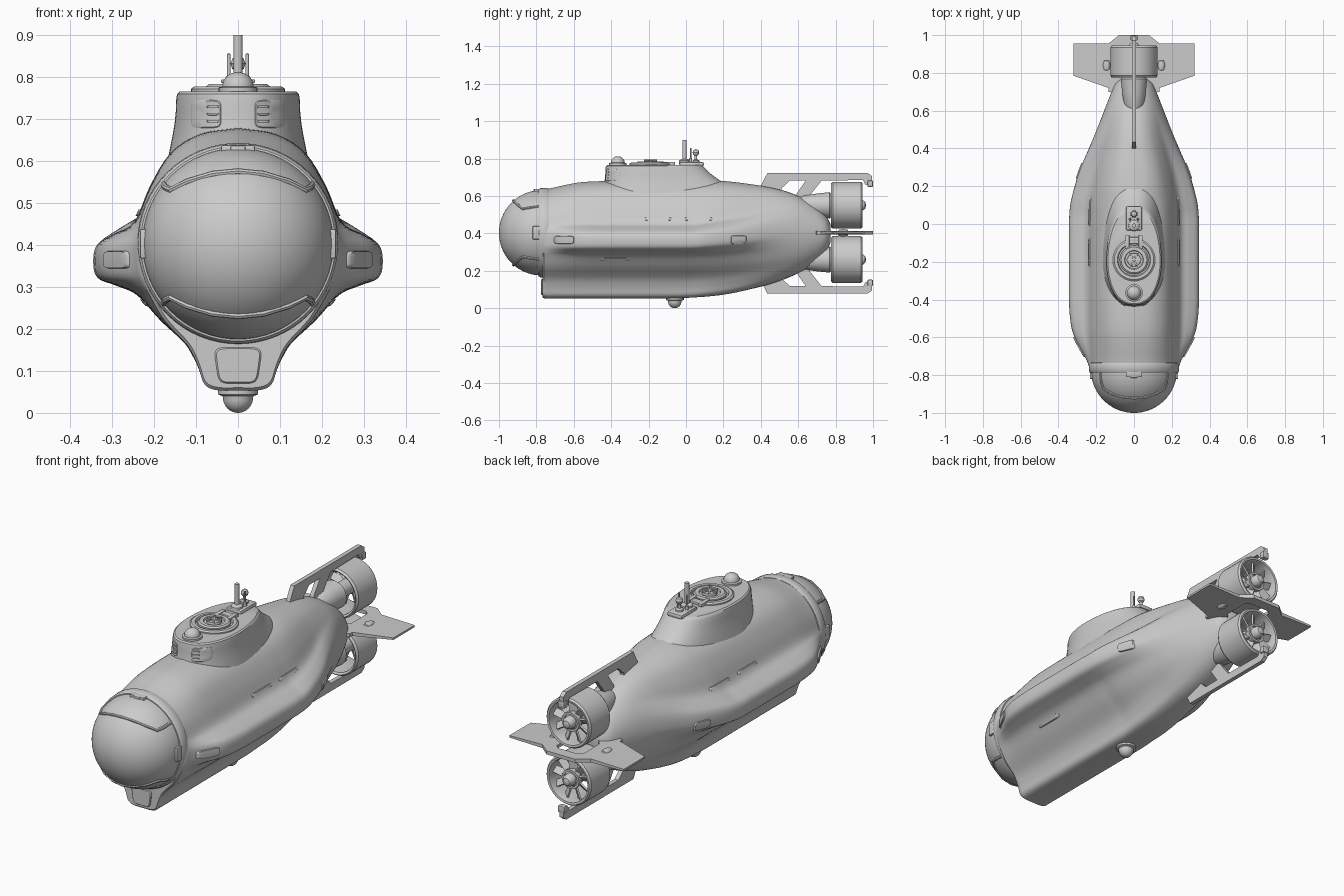
import bpy, bmesh
from math import sin, cos, pi, radians, sqrt
from mathutils import Vector, Matrix
from mathutils.bvhtree import BVHTree

if "Cube" in bpy.data.objects:
    bpy.data.objects.remove(bpy.data.objects["Cube"])


def mesh(name, verts, faces):
    me = bpy.data.meshes.new(name)
    me.from_pydata([tuple(v) for v in verts], [], faces)
    bm = bmesh.new()
    bm.from_mesh(me)
    bmesh.ops.recalc_face_normals(bm, faces=bm.faces)
    bm.to_mesh(me)
    bm.free()
    ob = bpy.data.objects.new(name, me)
    bpy.context.collection.objects.link(ob)
    return ob


def loft(name, rings, cap=True, loop=False):
    n, m = len(rings[0]), len(rings)
    faces = []
    for j in range(m if loop else m - 1):
        a, b = j * n, (j + 1) % m * n
        faces += [(a + i, a + (i + 1) % n, b + (i + 1) % n, b + i) for i in range(n)]
    if cap and not loop:
        faces += [tuple(range(n)), tuple(range((m - 1) * n, m * n))]
    return mesh(name, [v for r in rings for v in r], faces)


def lathe(name, prof, c, axis='Z', seg=40, loop=False):
    """prof is (radius, distance along axis)"""
    rings = []
    for r, h in prof:
        ring = []
        for i in range(seg):
            a, q = 2 * pi * i / seg, max(r, .0005)
            p = (q * cos(a), q * sin(a), h) if axis == 'Z' else (q * cos(a), h, q * sin(a))
            ring.append(Vector(p) + Vector(c))
        rings.append(ring)
    return loft(name, rings, loop=loop)


def box(name, c, size, bevel=.004):
    bm = bmesh.new()
    bmesh.ops.create_cube(bm, size=1, matrix=Matrix.Translation(c) @ Matrix.Diagonal((*size, 1)))
    if bevel:
        bmesh.ops.bevel(bm, geom=bm.edges[:], offset=bevel, segments=2, affect='EDGES', profile=.5)
    me = bpy.data.meshes.new(name)
    bm.to_mesh(me)
    bm.free()
    ob = bpy.data.objects.new(name, me)
    bpy.context.collection.objects.link(ob)
    return ob


def plate(name, pts, f):
    """extrude a 2D outline; f(u, v, side) gives the 3D point"""
    return loft(name, [[f(u, v, s) for u, v in pts] for s in (-1, 1)])


def tube(name, pts, r):
    cu = bpy.data.curves.new(name, 'CURVE')
    cu.dimensions = '3D'
    cu.bevel_depth, cu.bevel_resolution, cu.use_fill_caps = r, 2, True
    sp = cu.splines.new('POLY')
    sp.points.add(len(pts) - 1)
    for p, q in zip(sp.points, pts):
        p.co = (*q, 1)
    ob = bpy.data.objects.new(name, cu)
    bpy.context.collection.objects.link(ob)


def hermite(tab, y):
    tab = [(a, Vector(b) if isinstance(b, tuple) else b) for a, b in tab]
    if y <= tab[0][0]: return tab[0][1]
    if y >= tab[-1][0]: return tab[-1][1]
    k = max(i for i in range(len(tab) - 1) if tab[i][0] <= y)
    def slope(i):
        a, b = max(i - 1, 0), min(i + 1, len(tab) - 1)
        return (tab[b][1] - tab[a][1]) / (tab[b][0] - tab[a][0])
    (x0, p0), (x1, p1) = tab[k], tab[k + 1]
    d = x1 - x0
    t = (y - x0) / d
    return (p0 * (2*t**3 - 3*t*t + 1) + slope(k) * (d * (t**3 - 2*t*t + t))
            + p1 * (3*t*t - 2*t**3) + slope(k + 1) * (d * (t**3 - t*t)))


# Hull: front, middle and tail half sections blended along y
FRONT = [(0, .635), (.085, .618), (.15, .578), (.2, .515), (.225, .45), (.232, .425), (.235, .4), (.234, .365),
         (.23, .33), (.222, .305), (.21, .28), (.175, .22), (.12, .16), (.095, .11), (.08, .068), (.05, .054), (0, .053)]
MID = [(0, .68), (.09, .665), (.16, .62), (.21, .54), (.247, .455), (.295, .427), (.335, .402), (.345, .362),
       (.335, .322), (.29, .303), (.24, .28), (.185, .22), (.122, .16), (.095, .11), (.08, .068), (.05, .054), (0, .053)]
WIDTH = [(0, .345), (.1, .338), (.2, .315), (.3, .283), (.4, .24), (.5, .198), (.6, .158), (.7, .118), (.75, .092), (.772, .06)]
TOP = [(.1, .68), (.2, .68), (.4, .655), (.5, .635), (.6, .6), (.7, .542), (.75, .492), (.772, .45)]
LOW = [(-.1, .053), (0, .055), (.2, .072), (.4, .115), (.5, .145), (.6, .187), (.7, .247), (.75, .3), (.772, .35)]
FWD = [(-.765, 0), (-.72, .15), (-.65, .5), (-.58, .8), (-.5, .94), (-.4, 1)]
AFT = [(.05, 0), (.3, .3), (.45, .65), (.6, .95), (.7, 1)]


def section(y):
    w, zt, zb = hermite(WIDTH, y), hermite(TOP, y), hermite(LOW, y)
    f, t = hermite(FWD, y), hermite(AFT, y)
    half = []
    for i, (a, b) in enumerate(zip(FRONT, MID)):
        x, z = a[0] + (b[0] - a[0]) * f, a[1] + (b[1] - a[1]) * f - .4
        up, dn = zt - .4, .4 - zb
        m = Vector((x * w / .345, z * (up / .28 if z > 0 else dn / .347)))
        ang = pi * i / 16
        e = Vector((w * sin(ang), cos(ang) * (up if i < 8 else dn)))
        half.append((i, tuple(m.lerp(e, t))))
    pts = [hermite(half, k / 4) for k in range(65)]
    right = [Vector((max(p.x, 0), y, p.y + .4)) for p in pts]
    return right + [Vector((-p.x, y, p.z)) for p in right[-2:0:-1]]


ys = [-.76 + i * .02 for i in range(73)] + [.69, .7, .715, .73, .742, .752, .76, .767, .772]
rings = [section(y) for y in sorted(set(y for y in ys if y < .773))]
mid = Vector((0, 0, .4))
rings.insert(0, [Vector((p.x * .965, -.768, .4 + (p.z - .4) * .98)) for p in rings[0]])
hull = loft('hull', rings)

# Sail with flared base and egg-shaped deck
SAIL = [(.56, .03, .5), (.62, .017, .46), (.66, .009, .415), (.69, .004, .37), (.72, .001, .33),
        (.75, 0, .3), (.76, -.002, .29), (.766, -.009, .28)]
rings = []
for z, g, rear in SAIL:
    ring = []
    for i in range(72):
        a = 2 * pi * i / 72
        s, c = sin(a), cos(a)
        x = (.147 + g) * abs(s) ** .85 * (1 if s > 0 else -1)
        ring.append(Vector((x, -.2 + c * (rear if c > 0 else .23 + g), z)))
    rings.append(ring)
sail = loft('sail', rings)


def bvh(ob):
    return BVHTree.FromPolygons([v.co for v in ob.data.vertices], [p.vertices[:] for p in ob.data.polygons])


hull_tree, sail_tree = bvh(hull), bvh(sail)


def patch(name, tree, d, u, v, su, sv, h=.005, taper=0):
    """rounded panel laid on a surface, seen along direction d"""
    d = Vector(d)
    rings = []
    for k, off in ((.02, h), (.5, h), (.93, h), (1, h * .4), (1, -.008)):
        ring = []
        for i in range(40):
            a = 2 * pi * i / 40
            c, s = cos(a), sin(a)
            q = k * (c**6 + s**6) ** (-1 / 6)
            pu, pv = u + su * q * c * (1 + taper * q * s), v + sv * q * s
            o = Vector((0, pu, pv)) if d.x else Vector((pu, 0, pv))
            hit = tree.ray_cast(o + d * 2, -d)[0]
            ring.append((hit or o + d * .2) + d * off)
        rings.append(ring)
    return loft(name, rings)


for s in (-1, 1):
    side = (s, 0, 0)
    patch('sponson_front_light', hull_tree, side, -.652, .365, .053, .021, .008)
    patch('sponson_rear_light', hull_tree, side, .282, .365, .042, .023, .006)
    patch('upper_vent_front', hull_tree, side, -.15, .477, .075, .008)
    patch('upper_vent_rear', hull_tree, side, .067, .477, .077, .008)
    patch('keel_vent', hull_tree, side, -.378, .262, .076, .008)
    # Sail front intakes with louvres
    patch('sail_intake', sail_tree, (0, -1, 0), s * .076, .712, .036, .033, .004)
    for k in range(3):
        patch('intake_louvre', sail_tree, (0, -1, 0), s * .06, .695 + k * .017, .014, .003, .008)
patch('keel_light', hull_tree, (0, -1, 0), 0, .113, .052, .043, .007, .12)

# Front viewing dome and collar
R, CY, CZ = .228, -.772, .403
lathe('dome', [(R * sin(a * pi / 48), CY - R * cos(a * pi / 48)) for a in range(25)], (0, 0, CZ), 'Y', 64)
lathe('dome_collar', [(.215, -.79), (.232, -.788), (.238, -.78), (.24, -.745), (.236, -.735), (.2, -.73)],
      (0, 0, CZ), 'Y', 64, loop=True)
for sz in (1, -1):
    pts = [(-.178, .143), (-.172, .134), (-.16, .128), (-.12, .148), (-.06, .166), (0, .172)]
    pts += [(-x, z) for x, z in pts[-2::-1]]
    tube('dome_frame', [(x, CY - sqrt(max(R * R - x * x - z * z, 0)), CZ + sz * z) for x, z in pts], .008)
box('top_latch', (0, -.785, .628), (.08, .05, .02))
box('top_latch_knob', (0, -.8, .625), (.035, .03, .024))
for s in (-1, 1):
    box('collar_bracket', (s * .226, -.8, CZ), (.016, .04, .07))

# Deck fittings
lathe('hatch_coaming', [(.112, .76), (.112, .772), (.104, .778), (.088, .778), (.084, .77), (.084, .76)], (0, -.19, 0), loop=True)
lathe('hatch_lid', [(.076, .76), (.076, .778), (.068, .784), (.05, .784), (.047, .777), (.036, .777), (.034, .787), (0, .79)], (0, -.19, 0))
for k in range(3):
    b = box('hatch_handle', (0, 0, 0), (.08, .008, .008), .002)
    b.location, b.rotation_euler = (0, -.19, .79), (0, 0, k * pi / 3)
for s in (-1, 1):
    box('hatch_hinge', (s * .035, -.095, .773), (.022, .07, .018))
box('hatch_hinge_bar', (0, -.08, .772), (.09, .02, .014))
lathe('deck_lamp', [(.046, .76), (.046, .775), (.038, .778)] +
      [(.037 * cos(a * pi / 16), .778 + .034 * sin(a * pi / 16)) for a in range(9)], (0, -.365, 0))
lathe('keel_lamp', [(.048, .065), (.048, .044), (.037, .04)] +
      [(.036 * cos(a * pi / 16), .037 - .037 * sin(a * pi / 16)) for a in range(9)], (0, -.06, 0))
box('mast_base', (0, .03, .77), (.085, .13, .024), .01)
lathe('mast_collar', [(.03, .77), (.028, .79), (.016, .798), (0, .798)], (0, -.008, 0))
lathe('mast', [(.011, .77), (.011, .9), (0, .9)], (0, -.008, 0), seg=20)
lathe('beacon', [(.02, .77), (.018, .79), (.007, .795), (.007, .815), (.014, .82), (.018, .832), (.013, .845), (0, .85)], (0, .053, 0), seg=24)
for s in (-1, 1):
    lathe('whip_antenna', [(.008, .77), (.008, .8), (.004, .803), (.004, .855), (0, .857)], (s * .022, .025, 0), seg=12)

# Two ducted thrusters
for z in (.55, .26):
    lathe('thruster_duct', [(.108, .782), (.117, .775), (.125, .785), (.125, .935), (.118, .944), (.108, .942),
                            (.105, .93), (.103, .86)], (0, 0, z), 'Y', 48, loop=True)
    lathe('thruster_motor', [(0, .58), (.035, .59), (.053, .63), (.063, .7), (.07, .768), (.062, .776), (.038, .778),
                             (.038, .915), (.03, .92), (.028, .945), (.018, .958), (0, .963)], (0, 0, z), 'Y')
    lathe('thruster_hub_ring', [(.037, .9), (.048, .9), (.048, .925), (.037, .925)], (0, 0, z), 'Y', loop=True)
    for k in range(9):
        b = box('thruster_blade', (0, 0, .073), (.036, .008, .072), 0)
        b.matrix_world = (Matrix.Translation((0, .9, z)) @ Matrix.Rotation(k * 2 * pi / 9, 4, 'Y')
                          @ Matrix.Rotation(radians(40), 4, 'Z'))

# Upper and lower guard frames
GUARD = [(.38, .6), (.395, .645), (.435, .722), (.972, .722), (.995, .705), (.995, .65), (.958, .662), (.947, .685),
         (.725, .682), (.66, .6), (.66, .54), (.58, .54), (.59, .61), (.64, .682), (.555, .682), (.51, .64), (.51, .56)]
plate('upper_guard', GUARD, lambda u, v, s: Vector((s * .011, u, v)))
plate('lower_guard', GUARD, lambda u, v, s: Vector((s * .011, u, .8 - v)))
for z in (.665, .135):
    box('guard_bumper', (0, .985, z), (.036, .028, .034))

# Tail plate and side fins
TAIL = [(.05, .68), (.135, .7), (.135, .955), (.08, 1), (-.08, 1), (-.135, .955), (-.135, .7), (-.05, .68),
        (-.05, .77), (-.075, .8), (-.075, .925), (-.055, .945), (.055, .945), (.075, .925), (.075, .8), (.05, .77)]
plate('tail_plate', TAIL, lambda u, v, s: Vector((u, v, .403 + s * .009)))
FIN = [(.125, .72), (.14, .722), (.32, .785), (.32, .955), (.125, .955)]
for m in (-1, 1):
    plate('side_fin', FIN, lambda u, v, s: Vector((m * u, v, .403 + s * (.009 if u < .3 else .005))))
    lathe('fin_hinge', [(0, .81), (.016, .816), (.022, .84), (.016, .864), (0, .87)], (m * .145, 0, .403), 'Y', 20)

# Curves to meshes, smooth shading with crisp edges
bpy.ops.object.select_all(action='SELECT')
bpy.context.view_layer.objects.active = hull
bpy.ops.object.convert(target='MESH')
bpy.ops.object.shade_smooth_by_angle(angle=radians(35))
